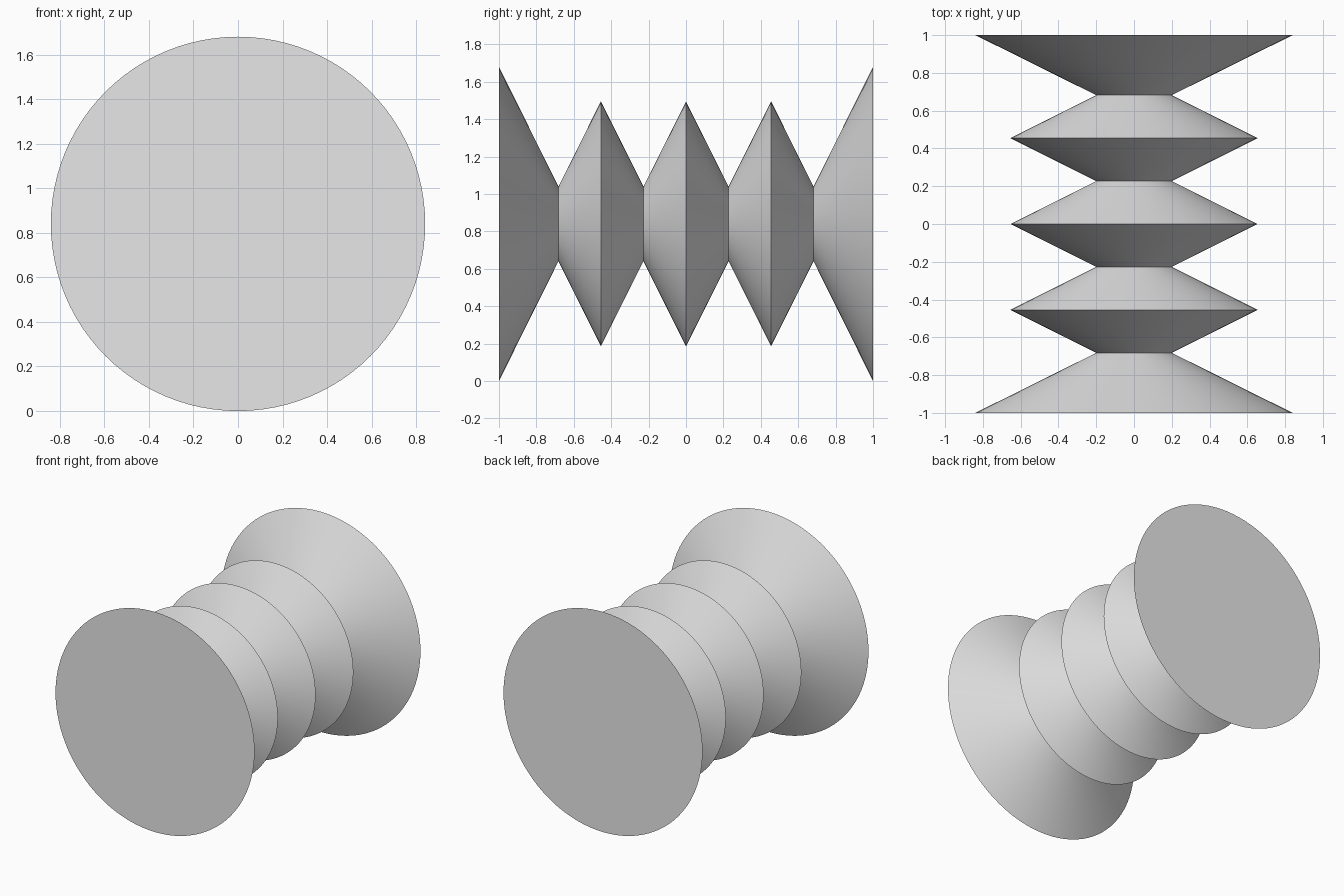
import bpy
import math

# Remove the default cube
cube = bpy.data.objects.get("Cube")
if cube:
    bpy.data.objects.remove(cube, do_unlink=True)

SEGMENTS = 96
FLANGE_R, RIDGE_R, NECK_R = 0.84, 0.655, 0.2
FLANGE_Y, NECK_Y, RIDGE_Y = 1.0, 0.682, 0.455

# Light grey material
grey = bpy.data.materials.new("light_grey")
grey.use_nodes = True
colour = (0.8, 0.8, 0.8, 1.0)
grey.diffuse_color = colour
grey.node_tree.nodes["Principled BSDF"].inputs["Base Color"].default_value = colour

# Spool profile from the front flange to the back: (y, radius)
half = [(FLANGE_Y, FLANGE_R), (NECK_Y, NECK_R), (RIDGE_Y, RIDGE_R), (RIDGE_Y / 2, NECK_R)]
profile = [(-y, r) for y, r in half] + [(0, RIDGE_R)] + half[::-1]

# Rings of points around the y axis
verts = []
for y, r in profile:
    for i in range(SEGMENTS):
        a = math.tau * i / SEGMENTS
        verts.append((r * math.cos(a), y, FLANGE_R + r * math.sin(a)))

# Cone bands between rings, then the two flat end discs
faces = []
for k in range(len(profile) - 1):
    for i in range(SEGMENTS):
        a, b = k * SEGMENTS + i, k * SEGMENTS + (i + 1) % SEGMENTS
        faces.append((a, a + SEGMENTS, b + SEGMENTS, b))
last = (len(profile) - 1) * SEGMENTS
faces.append(tuple(range(SEGMENTS)))
faces.append(tuple(reversed(range(last, last + SEGMENTS))))

mesh = bpy.data.meshes.new("ridged_spool")
mesh.from_pydata(verts, [], faces)
mesh.materials.append(grey)
mesh.update()
spool = bpy.data.objects.new("ridged_spool", mesh)
bpy.context.collection.objects.link(spool)

# Smooth cones with sharp ridges and necks
bpy.ops.object.select_all(action="DESELECT")
spool.select_set(True)
bpy.context.view_layer.objects.active = spool
bpy.ops.object.shade_smooth_by_angle(angle=math.radians(30))
